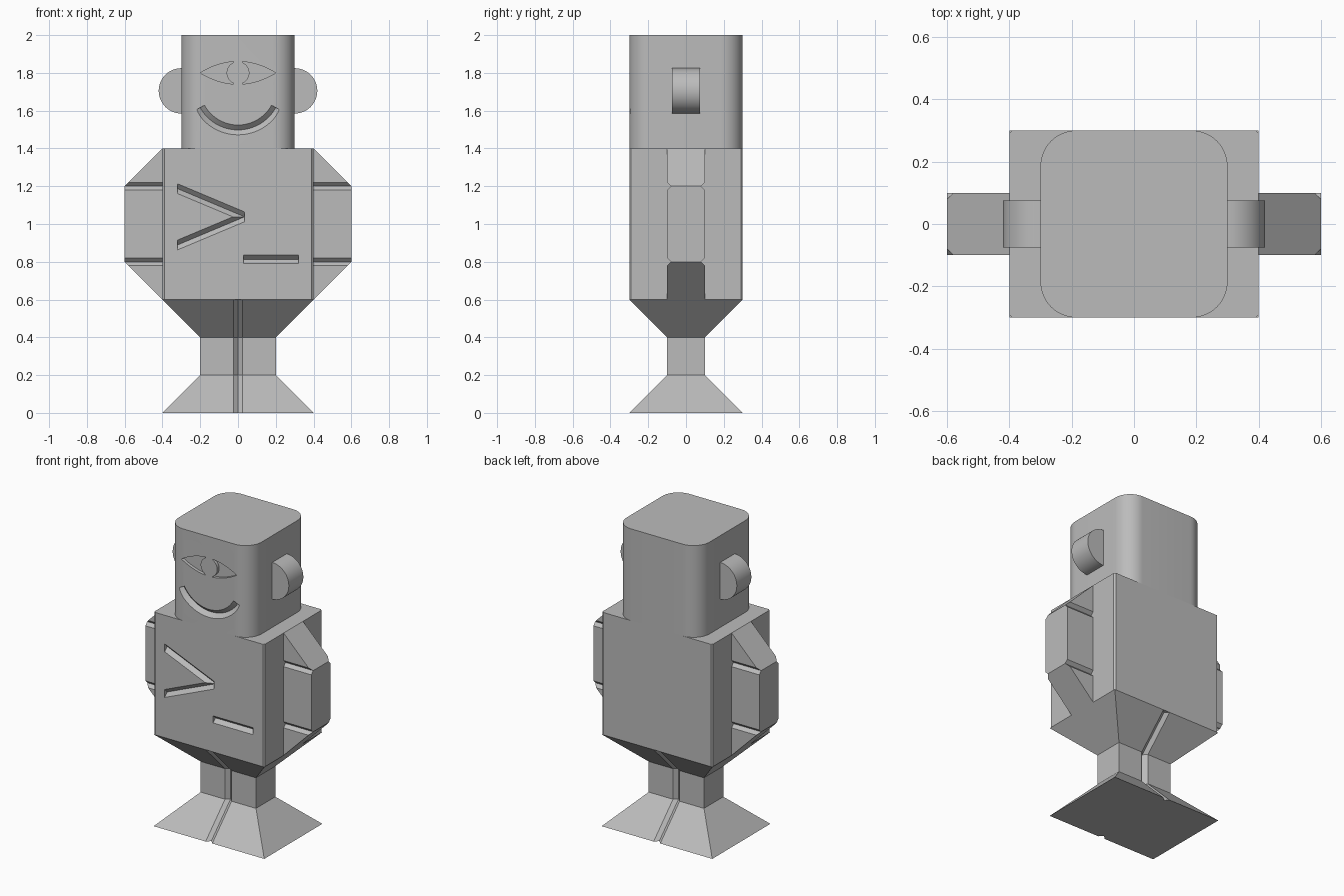
import bpy, bmesh
from math import sin, cos, pi, radians, sqrt

if "Cube" in bpy.data.objects:
    bpy.data.objects.remove(bpy.data.objects["Cube"], do_unlink=True)

GREY = (0.5, 0.5, 0.5, 1)
grey = bpy.data.materials.new("plain_grey")
grey.use_nodes = True
grey.diffuse_color = GREY
grey.node_tree.nodes["Principled BSDF"].inputs["Base Color"].default_value = GREY


def loft(name, rings):
    """Closed solid through matching rings of points, capped at both ends."""
    bm = bmesh.new()
    loops = [[bm.verts.new(p) for p in ring] for ring in rings]
    for a, b in zip(loops, loops[1:]):
        for i in range(len(a)):
            j = (i + 1) % len(a)
            bm.faces.new((a[i], a[j], b[j], b[i]))
    bm.faces.new(loops[0])
    bm.faces.new(loops[-1])
    bmesh.ops.recalc_face_normals(bm, faces=bm.faces)
    mesh = bpy.data.meshes.new(name)
    bm.to_mesh(mesh)
    bm.free()
    mesh.materials.append(grey)
    obj = bpy.data.objects.new(name, mesh)
    bpy.context.collection.objects.link(obj)
    return obj


def activate(obj):
    bpy.ops.object.select_all(action='DESELECT')
    obj.select_set(True)
    bpy.context.view_layer.objects.active = obj


def cut(target, cutter):
    cutter.hide_render = True
    mod = target.modifiers.new("carve", 'BOOLEAN')
    mod.operation = 'DIFFERENCE'
    mod.solver = 'EXACT'
    mod.object = cutter
    activate(target)
    bpy.ops.object.modifier_apply(modifier=mod.name)
    bpy.data.objects.remove(cutter, do_unlink=True)


def smooth(obj):
    activate(obj)
    bpy.ops.object.shade_smooth_by_angle(angle=radians(25))


FRONT = -0.3


def v_groove(target, path, depth=0.025):
    """Carve a V groove in the front along (x, z, offset x, offset z) stations."""
    rings = []
    for x, z, ox, oz in path:
        rings.append([(x + 2 * ox, FRONT - depth, z + 2 * oz),
                      (x, FRONT + depth, z),
                      (x - 2 * ox, FRONT - depth, z - 2 * oz)])
    cut(target, loft("groove_cutter", rings))


# Chest block with slightly cut vertical corners
c = 0.01
corners = [(0.4, 0.3 - c), (0.4 - c, 0.3), (c - 0.4, 0.3), (-0.4, 0.3 - c),
           (-0.4, c - 0.3), (c - 0.4, -0.3), (0.4 - c, -0.3), (0.4, c - 0.3)]
chest = loft("chest", [[(x, y, z) for x, y in corners] for z in (0.6, 1.4)])

# Chest grooves: a sideways chevron and a short bar
w = 0.026
for end_z in (1.187, 0.889):
    v_groove(chest, [(-0.32, end_z, 0, w), (0.035, 1.038, 0, w)])
v_groove(chest, [(0.03, 0.813, 0, 0.023), (0.32, 0.813, 0, 0.023)])


# Hips, legs and flared base, split front and back by a V groove
def leg_ring(z, hx, hy):
    g = 0.024
    half = [(-hx, -hy), (-g, -hy), (0, g - hy), (g, -hy), (hx, -hy)]
    return [(x, y, z) for x, y in half + [(-x, -y) for x, y in half]]


loft("legs", [leg_ring(0, 0.4, 0.3), leg_ring(0.2, 0.2, 0.1),
              leg_ring(0.4, 0.2, 0.1), leg_ring(0.6, 0.4, 0.3)])

# Arms: tapered top and bottom, notched at the two joints
g = 0.02
arm_levels = [(0.6, 0.4, 0.1)]
for joint in (0.8, 1.2):
    for dz, hy in ((-g, 0.1), (0, 0.1 - g), (g, 0.1)):
        z = joint + dz
        arm_levels.append((z, 0.6 - max(0, 0.8 - z, z - 1.2), hy))
arm_levels.append((1.4, 0.4, 0.1))
for name, s in (("left_arm", 1), ("right_arm", -1)):
    loft(name, [[(s * 0.39, -hy, z), (s * x, -hy, z), (s * x, hy, z), (s * 0.39, hy, z)]
                for z, x, hy in arm_levels])

# Head: square block with rounded vertical edges
r, steps = 0.115, 12
outline = []
for k, (sx, sy) in enumerate(((1, 1), (-1, 1), (-1, -1), (1, -1))):
    for i in range(steps + 1):
        a = (k + i / steps) * pi / 2
        outline.append((sx * (0.3 - r) + r * cos(a), sy * (0.3 - r) + r * sin(a)))
head = loft("head", [[(x, y, z) for x, y in outline] for z in (1.4, 2.0)])

# Smiling mouth groove
R, mouth_z = 0.229, 1.727
mouth = []
for i in range(25):
    a = radians(-61 + 122 * i / 24)
    mouth.append((R * sin(a), mouth_z - R * cos(a), 0.026 * sin(a), -0.026 * cos(a)))
v_groove(head, mouth)

# Single eye: two recesses either side of a round iris
iris, eye_z, n = 0.06, 1.8, 12
lid_end = 0.025
for s in (-1, 1):
    xs = [0.2 - (0.2 - lid_end) * i / n for i in range(n + 1)]
    lid = [(x, iris * (1 - (x / 0.2) ** 2)) for x in xs]
    edge = []
    top = sqrt(iris ** 2 - lid_end ** 2)
    for i in range(2 * n + 1):
        z = top * cos(pi * i / (2 * n))
        edge.append((sqrt(iris ** 2 - z ** 2), z))
    shape = lid + edge + [(x, -z) for x, z in reversed(lid[1:])]
    cut(head, loft("eye_cutter", [[(s * x, y, eye_z + z) for x, z in shape]
                                  for y in (FRONT - 0.05, FRONT + 0.02)]))
smooth(head)

# Ears: half discs on the sides of the head
for name, s in (("left_ear", 1), ("right_ear", -1)):
    arc = [(0.3 + 0.12 * cos(a), 1.705 + 0.12 * sin(a))
           for a in (pi * (i / 24 - 0.5) for i in range(25))]
    profile = [(0.28, 1.585)] + arc + [(0.28, 1.825)]
    smooth(loft(name, [[(s * x, y, z) for x, z in profile] for y in (-0.075, 0.075)]))
